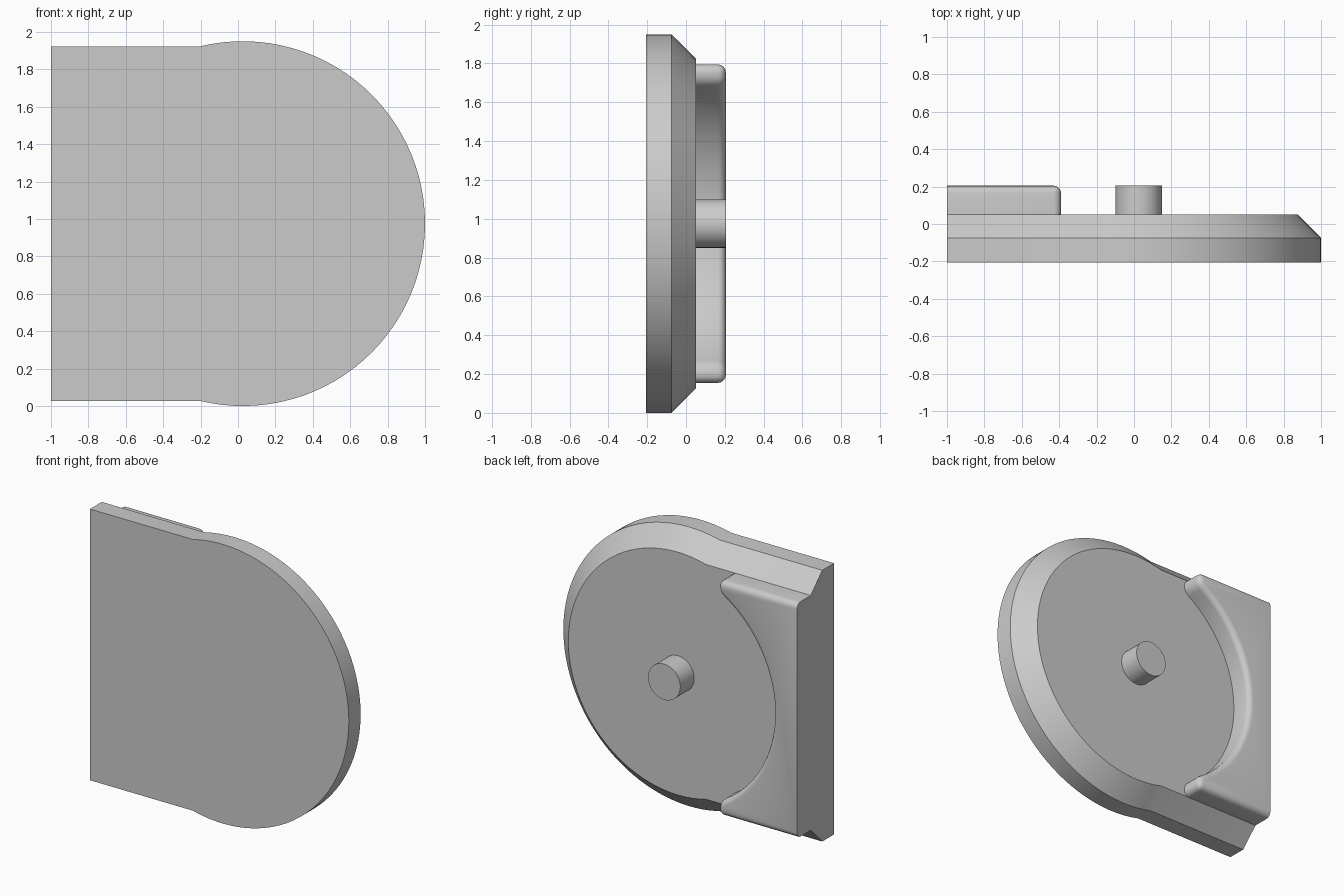
import bpy, bmesh
from math import sin, cos, acos, asin, pi, sqrt, radians

if "Cube" in bpy.data.objects:
    bpy.data.objects.remove(bpy.data.objects["Cube"])

CX, CZ = 0.025, 0.975          # shared centre of disc, recess and pin
Y_FRONT, Y_EDGE, Y_FLOOR, Y_BACK = -0.205, -0.075, 0.052, 0.205


def arc(r, a0, a1, n):
    return [(CX + r * cos(a0 + (a1 - a0) * i / n),
             CZ + r * sin(a0 + (a1 - a0) * i / n)) for i in range(n + 1)]


def loft(bm, layers):
    """Skin a stack of (y, outline) layers and cap both ends."""
    rings = [[bm.verts.new((x, y, z)) for x, z in pts] for y, pts in layers]
    n = len(rings[0])
    for a, b in zip(rings, rings[1:]):
        for i in range(n):
            j = (i + 1) % n
            bm.faces.new((a[i], a[j], b[j], b[i]))
    bm.faces.new(rings[0])
    bm.faces.new(rings[-1])
    bmesh.ops.recalc_face_normals(bm, faces=bm.faces[:])


def finish(bm, name):
    mesh = bpy.data.meshes.new(name)
    bm.to_mesh(mesh)
    bm.free()
    ob = bpy.data.objects.new(name, mesh)
    bpy.context.collection.objects.link(ob)
    bpy.ops.object.select_all(action='DESELECT')
    ob.select_set(True)
    bpy.context.view_layer.objects.active = ob
    bpy.ops.object.shade_smooth_by_angle(angle=radians(30))
    return ob


def plate_outline(inset):
    r, h = 0.975 - inset, 0.947 - inset
    a = pi - asin(h / r)       # where the disc meets the straight sides
    return [(-1, CZ - h)] + arc(r, -a, a, 56) + [(-1, CZ + h)]


# Base plate: disc merged with a square end, chamfered on the back
bm = bmesh.new()
loft(bm, [(Y_FRONT, plate_outline(0)), (Y_EDGE, plate_outline(0)),
          (Y_FLOOR, plate_outline(0.127))])
finish(bm, "base_plate")

# Raised block with a circular bite, rounded everywhere but the flat end
TIP, R, H = -0.39, 0.84, 0.82
a = acos((TIP - CX) / R)
bm = bmesh.new()
outline = [(-1, CZ + H), (-1, CZ - H), (TIP, CZ - H)]
outline += arc(R, 2 * pi - a, a, 22) + [(TIP, CZ + H)]
loft(bm, [(Y_FLOOR - 0.01, outline), (Y_BACK, outline)])


def rounded(e):
    p, q = (v.co for v in e.verts)
    at_end = p.x < -0.99 and q.x < -0.99
    on_back = min(p.y, q.y) > Y_BACK - 0.001
    tip_corner = (abs(p.x - TIP) < 0.001 and abs(q.x - TIP) < 0.001
                  and abs(p.y - q.y) > 0.01)
    return tip_corner or (on_back and not at_end)


bmesh.ops.bevel(bm, geom=[e for e in bm.edges if rounded(e)], offset=0.04,
                segments=4, profile=0.5, affect='EDGES', clamp_overlap=True)
finish(bm, "raised_block")

# Centre pin
bm = bmesh.new()
pin = arc(0.125, 0, 2 * pi, 32)[:-1]
loft(bm, [(Y_FLOOR - 0.01, pin), (Y_BACK, pin)])
finish(bm, "centre_pin")
